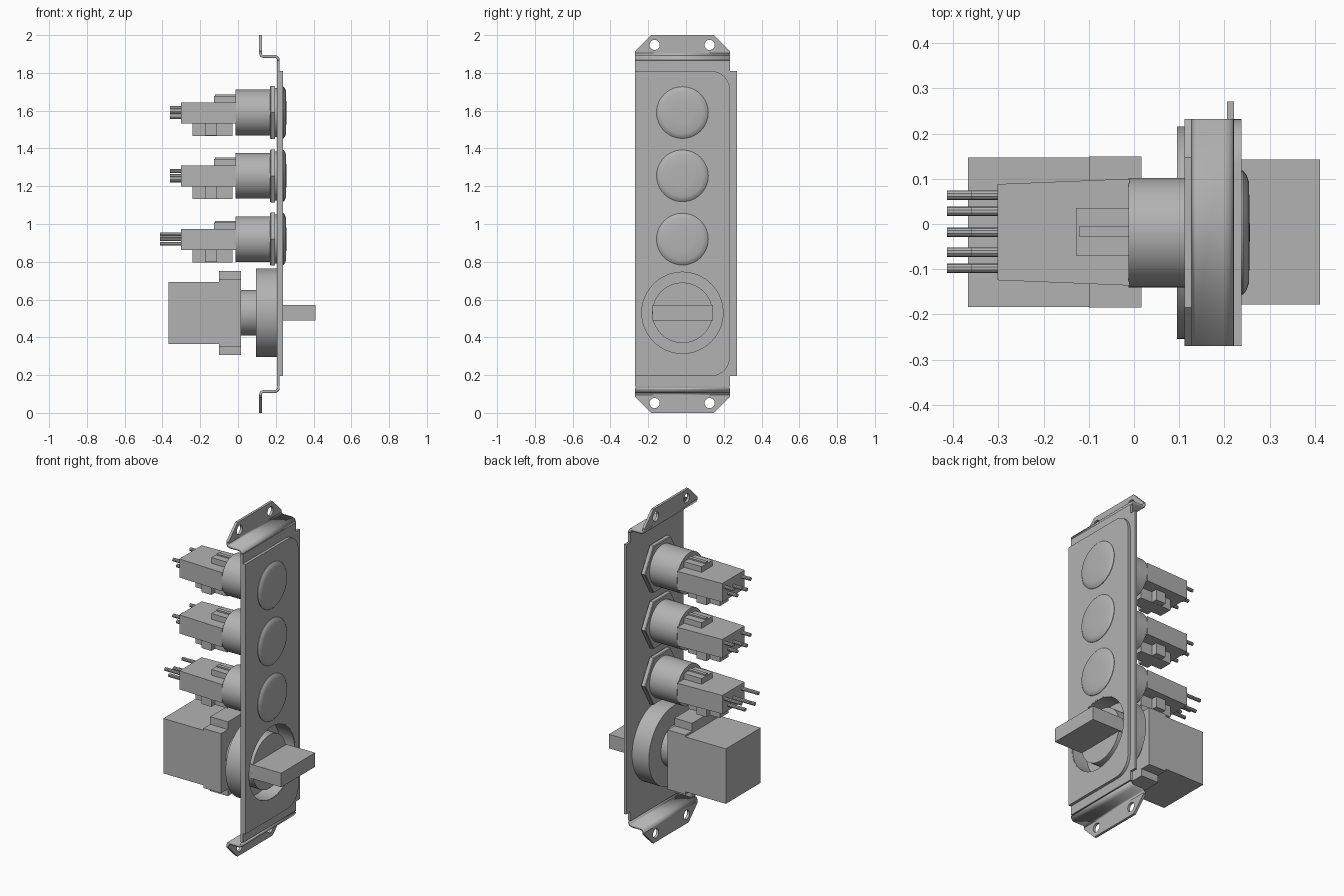
import bpy, bmesh, math
from mathutils import Matrix

if "Cube" in bpy.data.objects:
    bpy.data.objects.remove(bpy.data.objects["Cube"], do_unlink=True)

grey = bpy.data.materials.new("plain grey")
grey.use_nodes = True
COLOUR = (0.45, 0.45, 0.45, 1)
grey.diffuse_color = COLOUR
grey.node_tree.nodes["Principled BSDF"].inputs["Base Color"].default_value = COLOUR

YC = -0.019  # common axis of the buttons and the rotary switch


def add(name, mesh, smooth=False):
    ob = bpy.data.objects.new(name, mesh)
    bpy.context.collection.objects.link(ob)
    mesh.materials.clear()
    mesh.materials.append(grey)
    if smooth:
        bpy.ops.object.select_all(action='DESELECT')
        ob.select_set(True)
        bpy.context.view_layer.objects.active = ob
        bpy.ops.object.shade_smooth_by_angle(angle=math.radians(35))
    return ob


def finish(name, bm, smooth=False):
    bmesh.ops.recalc_face_normals(bm, faces=bm.faces)
    me = bpy.data.meshes.new(name)
    bm.to_mesh(me)
    bm.free()
    return add(name, me, smooth)


def box(name, x0, x1, y0, y1, z0, z1, end=(1, 1)):
    """Box between limits; the x0 end may be scaled in y."""
    bm = bmesh.new()
    bmesh.ops.create_cube(bm, size=1)
    for v in bm.verts:
        s = end[0] if v.co.x < 0 else end[1]
        v.co = ((x0 + x1) / 2 + v.co.x * (x1 - x0),
                (y0 + y1) / 2 + v.co.y * (y1 - y0) * s,
                (z0 + z1) / 2 + v.co.z * (z1 - z0))
    return finish(name, bm)


def lathe(name, profile, y, z, n=48):
    """Turn (x, radius) points about an axis parallel to x."""
    bm = bmesh.new()
    rings = []
    for x, r in profile:
        rings.append([bm.verts.new((x, y + r * math.cos(2 * math.pi * i / n),
                                    z + r * math.sin(2 * math.pi * i / n))) for i in range(n)])
    for a, b in zip(rings, rings[1:]):
        for i in range(n):
            j = (i + 1) % n
            bm.faces.new((a[i], a[j], b[j], b[i]))
    bm.faces.new(rings[0])
    bm.faces.new(rings[-1])
    return finish(name, bm, n > 8)


def circle(y, z, r, n=48):
    return [(y + r * math.cos(2 * math.pi * i / n), z + r * math.sin(2 * math.pi * i / n))
            for i in range(n)]


def plate(name, x0, x1, loops):
    """Sheet in the yz plane: first loop is the outline, the rest are holes."""
    cu = bpy.data.curves.new(name, 'CURVE')
    cu.dimensions = '2D'
    cu.fill_mode = 'BOTH'
    cu.extrude = (x1 - x0) / 2
    for loop in loops:
        sp = cu.splines.new('POLY')
        sp.points.add(len(loop) - 1)
        for p, (y, z) in zip(sp.points, loop):
            p.co = (y, z, 0, 1)
        sp.use_cyclic_u = True
    tmp = bpy.data.objects.new(name + "_curve", cu)
    bpy.context.collection.objects.link(tmp)
    dg = bpy.context.evaluated_depsgraph_get()
    me = bpy.data.meshes.new_from_object(tmp.evaluated_get(dg))
    bpy.data.objects.remove(tmp, do_unlink=True)
    me.transform(Matrix(((0, 0, 1, (x0 + x1) / 2), (1, 0, 0, 0), (0, 1, 0, 0), (0, 0, 0, 1))))
    me.name = name
    return add(name, me, True)


# Mounting sheet with side tab, and the front overlay with two rounded corners
DIAL_Z = 0.53
hole = circle(YC, DIAL_Z, 0.22, 64)
plate("mounting_sheet", 0.206, 0.221, [
    [(-0.27, 0.14), (0.232, 0.14), (0.232, 0.195), (0.271, 0.195),
     (0.271, 1.81), (0.232, 1.81), (0.232, 1.866), (-0.27, 1.866)], hole])
R = 0.1
corner = [(0.232 - R + R * math.cos(a), R * math.sin(a))
          for a in [math.pi / 2 * i / 10 for i in range(11)]]
plate("front_overlay", 0.221, 0.238, [
    [(-0.27, 1.81), (-0.27, 0.195)]
    + [(y, 0.195 + R - d) for y, d in reversed(corner)]
    + [(y, 1.81 - R + d) for y, d in corner], hole])

# Bent ends and drilled flanges, top and bottom
for label, flip in (("top", False), ("bottom", True)):
    def fz(z):
        return 2.0 - z if flip else z
    bm = bmesh.new()
    path = [(0.1195, 1.91), (0.1195, 1.902), (0.1235, 1.891), (0.134, 1.887), (0.196, 1.887),
            (0.207, 1.883), (0.2125, 1.875), (0.2135, 1.866)]
    rows = [[bm.verts.new((x, y, fz(z))) for y in (-0.27, 0.232)] for x, z in path]
    for a, b in zip(rows, rows[1:]):
        bm.faces.new((a[0], a[1], b[1], b[0]))
    bend = finish(label + "_bend", bm, True)
    mod = bend.modifiers.new("thickness", 'SOLIDIFY')
    mod.thickness = 0.015
    mod.offset = 0
    outline = [(-0.27, 1.905), (0.232, 1.905), (0.232, 1.915), (0.147, 2.0),
               (-0.185, 2.0), (-0.27, 1.915)]
    loops = [outline, circle(-0.166, 1.948, 0.027, 24), circle(0.125, 1.948, 0.027, 24)]
    plate(label + "_flange", 0.112, 0.127, [[(y, fz(z)) for y, z in lp] for lp in loops])

# Push buttons with nut, barrel, connector and pins
for k, (z, pin_end) in enumerate(((1.59, -0.36), (1.255, -0.36), (0.92, -0.413))):
    n = f"button_{k + 1}_"
    lathe(n + "cap", [(0.2, 0.115), (0.23, 0.115), (0.23, 0.137), (0.241, 0.137), (0.249, 0.127),
                      (0.254, 0.112), (0.2555, 0.06), (0.256, 0.01)], YC, z)
    lathe(n + "nut", [(0.17, 0.158), (0.174, 0.162), (0.196, 0.162), (0.196, 0.158)], YC, z, 6)
    lathe(n + "washer", [(0.196, 0.13), (0.207, 0.13)], YC, z)
    lathe(n + "barrel", [(-0.012, 0.121), (0.17, 0.121), (0.17, 0.115), (0.21, 0.115)], YC, z)
    box(n + "connector", -0.302, -0.01, -0.136, 0.1, z - 0.057, z + 0.054, (0.9, 1))
    box(n + "latch", -0.128, -0.01, -0.07, 0.035, z + 0.05, z + 0.088)
    box(n + "latch_rib", -0.122, -0.01, -0.028, -0.006, z + 0.085, z + 0.096)
    box(n + "lug", -0.24, -0.03, -0.06, 0.022, z - 0.123, z - 0.05)
    box(n + "lug_wing", -0.175, -0.11, -0.095, 0.057, z - 0.122, z - 0.05)
    for i, py in enumerate((0.064, 0.028, -0.018, -0.062, -0.098)):
        pz = z + (0.025, -0.025, 0.0, -0.025, 0.025)[i]
        lathe(f"{n}pin_{i + 1}", [(pin_end, 0.0105), (-0.29, 0.0105)], py, pz, 10)

# Rotary switch: housing with ring groove, raised disc, grip and rear contact block
lathe("dial_housing", [(0.095, 0.235), (0.206, 0.235), (0.206, 0.22), (0.237, 0.22),
                       (0.237, 0.215), (0.14, 0.215), (0.14, 0.16), (0.222, 0.16)],
      YC, DIAL_Z, 64)
lathe("dial_neck", [(0.01, 0.121), (0.1, 0.121)], YC, DIAL_Z)
box("dial_grip", 0.2, 0.411, -0.178, 0.143, 0.488, 0.572)
box("contact_block", -0.367, -0.098, -0.183, 0.147, 0.365, 0.694)
box("contact_carrier", -0.1, 0.017, -0.185, 0.149, 0.35, 0.706)
for label, z0, z1 in (("upper", 0.7, 0.752), ("lower", 0.307, 0.36)):
    box(label + "_carrier_tab", -0.1, 0.017, -0.12, 0.085, z0, z1)
